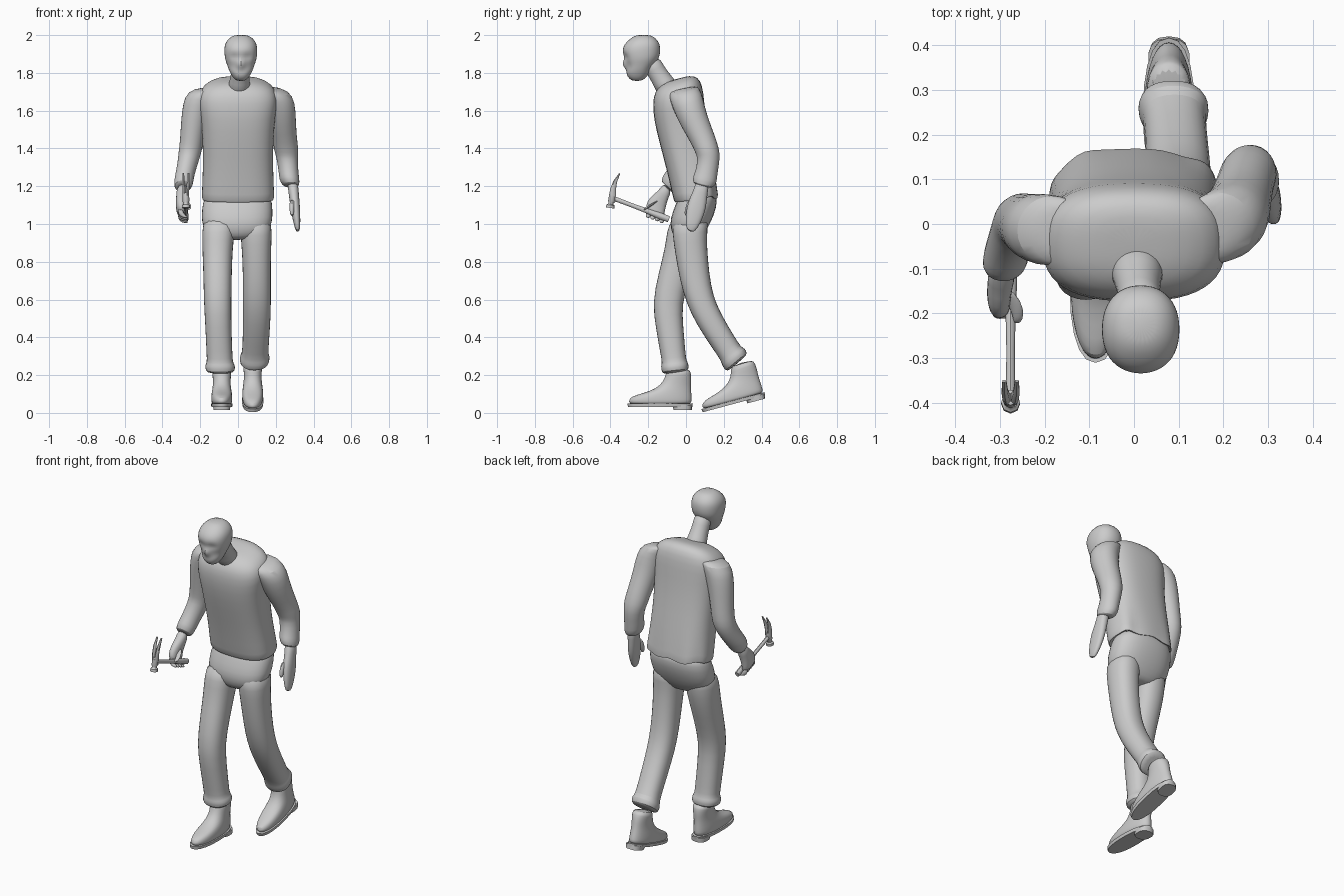
import bpy, bmesh, math
from math import sin, cos, pi, radians, exp


def loft(name, rings, segs=14, p=2.0, sub=1, cap=(True, True), tweak=None, grow=1.02):
    """Skin of rings (x, y, z, rx, ry, pitch): the ring plane is turned about x by pitch degrees."""
    bm = bmesh.new()
    rows = []
    for x, y, z, rx, ry, pitch in rings:
        t = radians(pitch)
        row = []
        for i in range(segs):
            a = 2 * pi * i / segs - pi / 2
            c, s = cos(a), sin(a)
            u = math.copysign(abs(c) ** (2 / p), c) * rx * grow
            v = math.copysign(abs(s) ** (2 / p), s) * ry * grow
            row.append(bm.verts.new((x + u, y + v * cos(t), z + v * sin(t))))
        rows.append(row)
    for a, b in zip(rows, rows[1:]):
        for i in range(segs):
            j = (i + 1) % segs
            bm.faces.new((a[i], a[j], b[j], b[i]))
    if cap[0]:
        bm.faces.new(rows[0])
    if cap[1]:
        bm.faces.new(rows[-1])
    if tweak:
        for v in bm.verts:
            tweak(v.co)
    bmesh.ops.recalc_face_normals(bm, faces=bm.faces)
    me = bpy.data.meshes.new(name)
    bm.to_mesh(me)
    bm.free()
    ob = bpy.data.objects.new(name, me)
    bpy.context.collection.objects.link(ob)
    if sub:
        ob.modifiers.new("smooth", 'SUBSURF').levels = sub
        ob.modifiers["smooth"].render_levels = sub
    bpy.ops.object.select_all(action='DESELECT')
    ob.select_set(True)
    bpy.context.view_layer.objects.active = ob
    bpy.ops.object.shade_smooth_by_angle(angle=radians(50))
    return ob


# Head: stacked rings, then eye hollows, nose and mouth pushed into the front
def face(co):
    if co.y > -0.22:
        return
    for dx, z, push, sx, sz in ((-.035, 1.885, .018, .018, .016), (.035, 1.885, .018, .018, .016),
                                (0, 1.845, -.026, .013, .018), (0, 1.805, .008, .03, .01),
                                (-.045, 1.835, .008, .018, .02), (.045, 1.835, .008, .018, .02)):
        co.y += push * exp(-((co.x - .015 - dx) / sx) ** 2 - ((co.z - z) / sz) ** 2)


head_profile = [(1.757, -.28, -.24, .018), (1.768, -.30, -.22, .035), (1.79, -.315, -.20, .05),
                (1.81, -.318, -.19, .06), (1.828, -.318, -.18, .067), (1.846, -.32, -.165, .073),
                (1.866, -.325, -.152, .08), (1.886, -.33, -.142, .084), (1.91, -.336, -.138, .086),
                (1.935, -.332, -.138, .086), (1.96, -.318, -.143, .08), (1.985, -.29, -.162, .062),
                (2.002, -.26, -.19, .032)]
loft("head", [(.015, (f + b) / 2, z, w, (b - f) / 2, 0) for z, f, b, w in head_profile],
     segs=24, p=2.2, tweak=face)
loft("neck", [(.005, -.08, 1.69, .075, .07, 25), (.008, -.125, 1.76, .05, .052, 28),
              (.012, -.165, 1.82, .047, .05, 28), (.015, -.19, 1.87, .05, .05, 25)])


# Sweater: leaning torso with a loose, wavy hem
def hem(co):
    if co.z < 1.2 and co.y > .1:
        co.y += .01 * sin(45 * co.x)
        co.z += .012 * cos(38 * co.x)


loft("sweater_body", [(0, .058, 1.14, .165, .095, 6), (0, .056, 1.12, .187, .115, 7),
                      (0, .05, 1.15, .19, .117, 7), (0, .022, 1.3, .182, .122, 8),
                      (0, -.012, 1.45, .185, .128, 10), (0, -.035, 1.58, .195, .136, 12),
                      (0, -.042, 1.67, .21, .136, 13), (0, -.045, 1.73, .185, .124, 15),
                      (0, -.045, 1.762, .12, .09, 16), (0, -.05, 1.768, .05, .04, 16)],
     segs=24, p=2.6, cap=(False, True), tweak=hem)

# Sleeves with folds at the elbow and bunched cuffs
loft("left_sleeve", [(.14, -.02, 1.72, .06, .07, 10), (.19, -.01, 1.70, .085, .085, 15),
                     (.222, .01, 1.64, .082, .086, 20), (.235, .04, 1.55, .072, .076, 24),
                     (.248, .09, 1.45, .064, .066, 24), (.256, .112, 1.39, .066, .064, 14),
                     (.26, .122, 1.35, .056, .06, 0), (.268, .108, 1.27, .052, .058, -12),
                     (.272, .1, 1.235, .054, .066, -14), (.28, .09, 1.205, .045, .056, -14),
                     (.285, .088, 1.2, .03, .035, -14)])
loft("right_sleeve", [(-.14, -.02, 1.72, .06, .07, 8), (-.185, -.015, 1.70, .085, .082, 8),
                      (-.212, -.01, 1.64, .08, .08, 5), (-.232, -.005, 1.55, .07, .072, 0),
                      (-.245, .004, 1.44, .062, .066, -4), (-.253, .006, 1.385, .062, .066, -14),
                      (-.262, -.004, 1.34, .056, .062, -30), (-.282, -.05, 1.26, .05, .055, -42),
                      (-.288, -.082, 1.22, .052, .056, -46), (-.292, -.1, 1.195, .045, .046, -46),
                      (-.292, -.1, 1.195, .03, .03, -46)])

# Hanging left hand, with thumb
loft("left_hand", [(.288, .09, 1.23, .03, .037, -12), (.294, .077, 1.17, .027, .037, -14),
                   (.302, .058, 1.1, .026, .052, -18), (.308, .043, 1.04, .022, .046, -20),
                   (.314, .03, .99, .016, .034, -20), (.316, .022, .96, .009, .018, -20)], p=2.3)
loft("left_thumb", [(.288, .03, 1.13, .016, .018, -30), (.284, .008, 1.08, .014, .016, -20),
                    (.286, .0, 1.04, .009, .01, -10)], segs=8)

# Right hand gripping the hammer, with a row of curled fingers
loft("right_hand", [(-.293, -.095, 1.2, .03, .03, -46), (-.297, -.12, 1.155, .03, .032, -40),
                    (-.302, -.15, 1.115, .027, .05, -32), (-.302, -.165, 1.075, .027, .055, -25),
                    (-.296, -.165, 1.045, .022, .048, -20)], p=2.3)
for i in range(4):
    y = -.20 + i * .024
    z = 1.066 - i * .009
    loft(f"right_finger_{i + 1}", [(-.305, y, z + .015, .014, .013, 0), (-.303, y, z - .012, .015, .013, 0),
                                   (-.285, y, z - .027, .021, .013, 0), (-.275, y, z - .034, .01, .008, 0)],
         segs=8)
loft("right_thumb", [(-.29, -.15, 1.12, .016, .018, 40), (-.267, -.175, 1.105, .017, .018, 50),
                     (-.258, -.205, 1.088, .014, .015, 60), (-.262, -.222, 1.08, .008, .008, 60)], segs=8)

# Claw hammer: handle, striking head and two curved tines
hx = -.276
loft("hammer_handle", [(hx, y, 1.025 + (-.09 - y) * .377, r * .85, r, 69)
                       for y, r in ((-.09, .016), (-.13, .017), (-.2, .013), (-.28, .011), (-.4, .012))],
     segs=8, sub=0)
loft("hammer_cheek", [(hx, -.388, 1.165, .017, .017, -8), (hx, -.393, 1.12, .018, .019, -8),
                      (hx, -.397, 1.112, .013, .014, -8), (hx, -.399, 1.105, .013, .014, -8),
                      (hx, -.399, 1.1, .021, .022, -8), (hx, -.402, 1.085, .021, .022, -8)],
     segs=8, sub=0)
for side, name in ((-1, "left"), (1, "right")):
    loft(f"hammer_claw_{name}", [(hx + side * dx, y, z, w, d, t) for dx, y, z, w, d, t in
                                 ((.008, -.389, 1.15, .01, .018, -5), (.01, -.386, 1.185, .009, .015, -10),
                                  (.013, -.375, 1.225, .008, .01, -20), (.014, -.351, 1.268, .005, .003, -30))],
         segs=6, sub=0)

# Trousers: seat and two legs with rolled cuffs
loft("trouser_seat", [(0, .062, 1.18, .165, .095, 8), (-.003, .056, 1.11, .183, .112, 6),
                      (-.005, .033, 1.04, .187, .115, 4), (-.006, .018, .98, .18, .1, 2),
                      (-.008, .01, .935, .13, .075, 0), (-.01, .01, .915, .07, .05, 0)], segs=20, p=2.4)
loft("right_trouser_leg", [(-.098, .01, 1.04, .085, .09, 5), (-.104, -.005, .96, .087, .097, 0),
                           (-.109, -.022, .86, .08, .09, -10), (-.108, -.065, .72, .075, .083, -14),
                           (-.108, -.1, .58, .073, .079, -2), (-.104, -.088, .46, .069, .073, 6),
                           (-.098, -.068, .31, .069, .066, 6), (-.096, -.062, .268, .068, .065, 6),
                           (-.095, -.06, .255, .08, .074, 6), (-.094, -.057, .222, .079, .073, 6),
                           (-.094, -.057, .21, .055, .055, 6)], p=2.3)
loft("left_trouser_leg", [(.092, .025, 1.04, .085, .1, 5), (.096, .02, .95, .084, .092, 6),
                          (.098, .027, .86, .077, .086, 10), (.1, .045, .72, .074, .08, 13),
                          (.1, .073, .6, .075, .074, 20), (.1, .118, .5, .073, .07, 28),
                          (.094, .2, .37, .07, .066, 32), (.09, .24, .31, .07, .064, 33),
                          (.089, .25, .298, .08, .076, 38), (.087, .268, .268, .079, .075, 40),
                          (.086, .272, .262, .055, .055, 40)], p=2.3)


# Boots: the same boot twice, the rear one tipped on its toe
def boot(side, x, y, z, pitch):
    upper = loft(f"{side}_boot", [(0, -.137, .035, .05, .16, 0), (0, -.137, .05, .055, .166, 0),
                                  (0, -.134, .075, .056, .163, 1), (0, -.118, .1, .053, .145, 5),
                                  (0, -.082, .125, .048, .11, 10), (0, -.052, .155, .046, .082, 12),
                                  (0, -.04, .195, .049, .066, 6), (0, -.042, .225, .05, .062, 0)],
                 segs=18, p=2.2)
    sole = loft(f"{side}_boot_sole", [(0, -.137, .024, .054, .167, 0), (0, -.137, .042, .057, .17, 0)],
                segs=20, p=2.3, sub=0)
    heel = loft(f"{side}_boot_heel", [(0, -.018, .008, .044, .048, 0), (0, -.018, .034, .046, .05, 0)],
                segs=14, p=2.6, sub=0)
    for ob in (upper, sole, heel):
        ob.location = (x, y, z)
        ob.rotation_euler.x = radians(pitch)


boot("right", -.086, 0, .008, 0)
boot("left", .078, .392, .06, 15)
